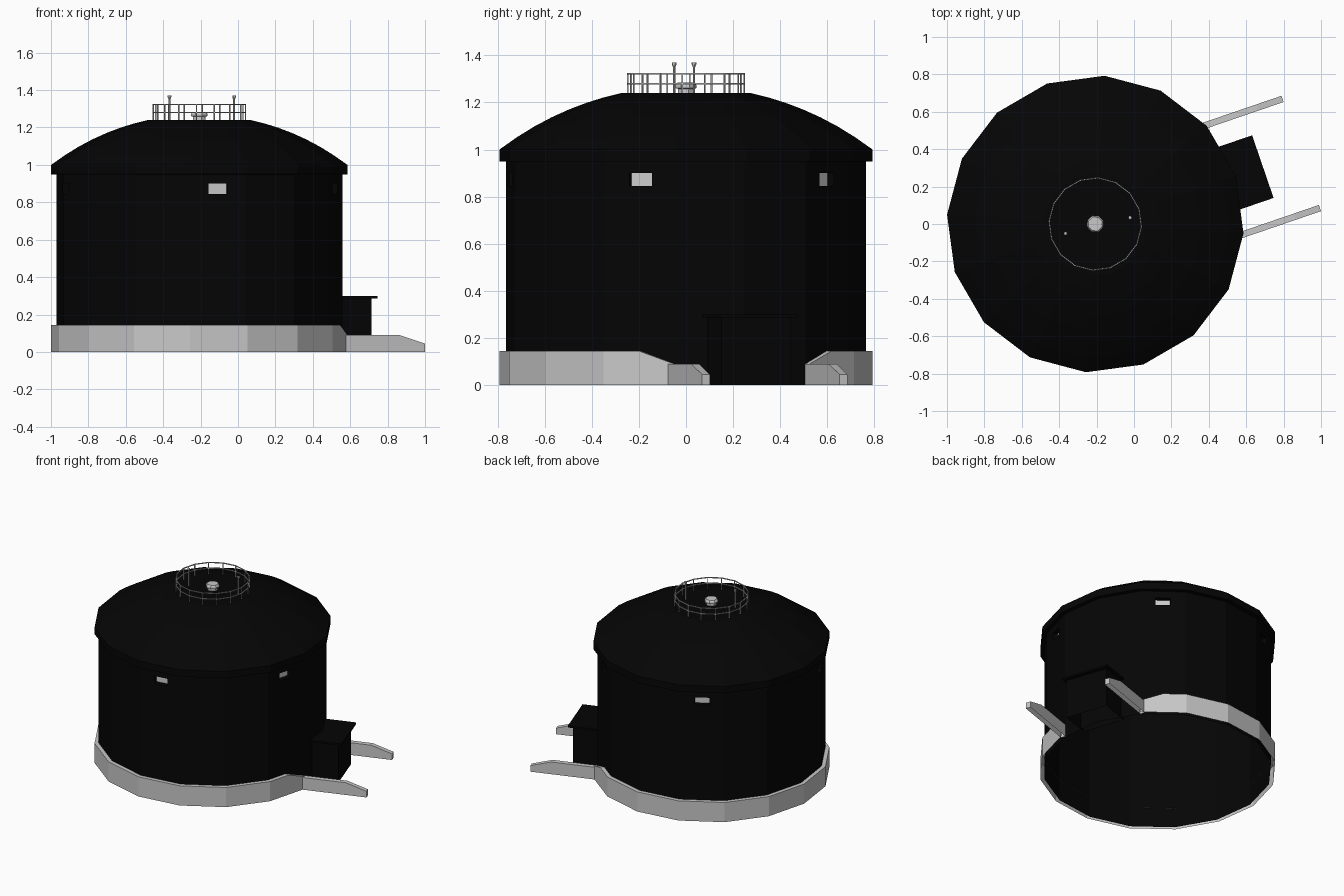
import bpy, bmesh
from math import sin, cos, pi, sqrt, radians
from mathutils import Matrix

if "Cube" in bpy.data.objects:
    bpy.data.objects.remove(bpy.data.objects["Cube"], do_unlink=True)

# All parts are built with the entrance along local +x, then turned and shifted
PLACE = Matrix.Translation((-0.207, 0, 0)) @ Matrix.Rotation(radians(18.9), 4, 'Z')
SIDES = 16
STEP = 2 * pi / SIDES
R_OUT, R_WALL = 0.794, 0.766
ROOF_Z = 1.24


def material(name, value):
    m = bpy.data.materials.new(name)
    m.use_nodes = True
    col = (value, value, value, 1)
    m.diffuse_color = col
    m.node_tree.nodes["Principled BSDF"].inputs["Base Color"].default_value = col
    return m


BLACK = material("black coating", 0.0015)
CONCRETE = material("pale concrete", 0.58)
GLASS = material("pale window", 0.6)


def finish(bm, name, mat):
    bmesh.ops.recalc_face_normals(bm, faces=bm.faces)
    me = bpy.data.meshes.new(name)
    bm.to_mesh(me)
    bm.free()
    me.materials.append(mat)
    ob = bpy.data.objects.new(name, me)
    bpy.context.scene.collection.objects.link(ob)
    ob.matrix_world = PLACE
    return ob


def open_ends(ob, low=0.001, high=2):
    """Remove the faces lying wholly below low or above high."""
    bm = bmesh.new()
    bm.from_mesh(ob.data)
    ends = [f for f in bm.faces if all(v.co.z < low for v in f.verts)
            or all(v.co.z > high for v in f.verts)]
    bmesh.ops.delete(bm, geom=ends, context='FACES')
    bm.to_mesh(ob.data)
    bm.free()


def lathe(name, profile, mat, sides=SIDES, loop=False, centre=(0, 0)):
    """Turn (radius, height) points; close as a loop or with end caps."""
    bm = bmesh.new()
    rings = [[bm.verts.new((centre[0] + r * cos(2 * pi * i / sides),
                            centre[1] + r * sin(2 * pi * i / sides), z))
              for i in range(sides)] for r, z in profile]
    pairs = list(zip(rings, rings[1:]))
    if loop:
        pairs.append((rings[-1], rings[0]))
    else:
        bm.faces.new(rings[0])
        bm.faces.new(rings[-1])
    for a, b in pairs:
        for i in range(sides):
            j = (i + 1) % sides
            bm.faces.new((a[i], a[j], b[j], b[i]))
    return finish(bm, name, mat)


def add_box(bm, lo, hi, turn=0):
    size = [h - l for l, h in zip(lo, hi)]
    mid = [(h + l) / 2 for l, h in zip(lo, hi)]
    m = (Matrix.Rotation(turn, 4, 'Z') @ Matrix.Translation(mid)
         @ Matrix.Diagonal((*size, 1)))
    bmesh.ops.create_cube(bm, size=1, matrix=m)


def box(name, lo, hi, mat):
    bm = bmesh.new()
    add_box(bm, lo, hi)
    return finish(bm, name, mat)


# Tank wall: an open shell with recessed window openings
wall = lathe("tank_wall", [(R_WALL, 0), (R_WALL, 0.951)], BLACK)
window_turns = [radians(a) for a in (-101.25, -33.75, 33.75, 101.25, 180)]
cut_bm, pane_bm = bmesh.new(), bmesh.new()
for t in window_turns:
    add_box(cut_bm, (0.714, -0.05, 0.845), (0.8, 0.05, 0.9), t)
    add_box(pane_bm, (0.7145, -0.05, 0.845), (0.717, 0.05, 0.9), t)
cutter = finish(cut_bm, "window_cutter", BLACK)
cutter.hide_render = True
mod = wall.modifiers.new("window openings", 'BOOLEAN')
mod.operation, mod.solver, mod.object = 'DIFFERENCE', 'EXACT', cutter
bpy.context.view_layer.update()
wall.data = bpy.data.meshes.new_from_object(
    wall.evaluated_get(bpy.context.evaluated_depsgraph_get()))
wall.modifiers.clear()
bpy.data.objects.remove(cutter, do_unlink=True)
open_ends(wall, high=0.94)
finish(pane_bm, "window_panes", GLASS)

# Domed roof shell with overhanging rim and flat crown
SPHERE, CROWN, RINGS = 1.3, 0.275, 7
drop = ROOF_Z - sqrt(SPHERE ** 2 - CROWN ** 2)
radii = [R_OUT + (CROWN - R_OUT) * k / RINGS for k in range(1, RINGS + 1)]
dome = [(r, drop + sqrt(SPHERE ** 2 - r * r)) for r in radii]
roof = lathe("domed_roof", [(R_WALL, 0.949), (R_OUT, 0.95), (R_OUT, 1.0)] + dome, BLACK)
open_ends(roof, low=0.9495)

# Concrete plinth, open at the entrance and sloping down to it
LOW, HIGH = 0.09, 0.145
half = cos(STEP / 2)
stations = [(1, 1, LOW), (1.5, half, HIGH)]
stations += [(k, 1, HIGH) for k in range(2, SIDES - 1)]
stations += [(SIDES - 1.5, half, HIGH), (SIDES - 1, 1, LOW)]
bm = bmesh.new()
sections = []
for k, f, h in stations:
    c, s = cos(k * STEP) * f, sin(k * STEP) * f
    sections.append([bm.verts.new((r * c, r * s, z)) for r, z in
                     ((R_OUT, 0), (R_OUT, h), (R_WALL - 0.002, h))])
for a, b in zip(sections, sections[1:]):
    for i in range(2):
        bm.faces.new((a[i], b[i], b[i + 1], a[i + 1]))
finish(bm, "plinth_ring", CONCRETE)

# Two wing walls beside the entrance
for side, name in ((-1, "right_wing_wall"), (1, "left_wing_wall")):
    bm = bmesh.new()
    outline = [(0.71, 0), (1.164, 0), (1.164, 0.045), (1.02, LOW), (0.71, LOW)]
    faces = [[bm.verts.new((u, side * v, z)) for u, z in outline] for v in (0.291, 0.326)]
    for f in faces:
        bm.faces.new(f)
    for i in range(len(outline)):
        j = (i + 1) % len(outline)
        bm.faces.new((faces[0][i], faces[0][j], faces[1][j], faces[1][i]))
    open_ends(finish(bm, name, CONCRETE))

# Entrance porch
porch = box("entrance_porch", (0.7, -0.156, 0), (0.919, 0.156, 0.288), BLACK)
open_ends(porch)
box("porch_roof", (0.7, -0.177, 0.287), (0.947, 0.177, 0.3), BLACK)

# Roof railing
RAIL, T = 0.247, 0.003
for name, z in (("railing_top", 1.322), ("railing_middle", 1.28)):
    lathe(name, [(RAIL - T, z - T), (RAIL + T, z - T), (RAIL + T, z + T), (RAIL - T, z + T)],
          CONCRETE, loop=True)
bm = bmesh.new()
for k in range(SIDES):
    add_box(bm, (RAIL - T, -T, ROOF_Z - 0.002), (RAIL + T, T, 1.322), k * STEP)
finish(bm, "railing_posts", CONCRETE)

# Central vent
lathe("roof_vent", [(0.036, ROOF_Z - 0.002), (0.035, 1.258), (0.047, 1.261),
                    (0.047, 1.272), (0.039, 1.284)], CONCRETE, sides=8)

# Two masts with flared heads
for side, name in ((-1, "rear_mast"), (1, "front_mast")):
    lathe(name, [(0.005, ROOF_Z - 0.002), (0.005, 1.35), (0.01, 1.362), (0.01, 1.37)],
          CONCRETE, sides=6, centre=(side * 0.177 + 0.01, -side * 0.016 - 0.012))
